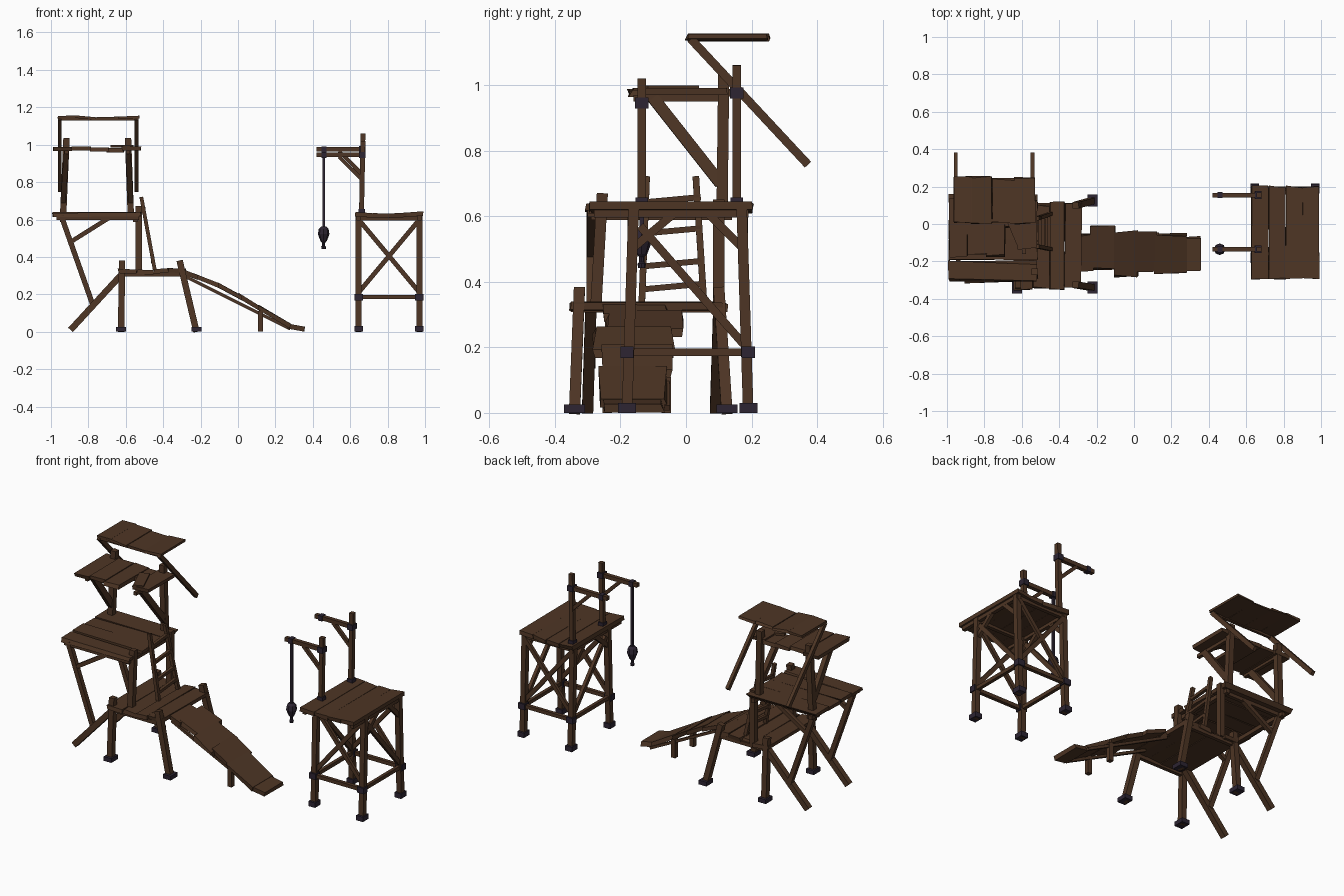
import bpy, bmesh, math, random
from mathutils import Vector, Matrix

random.seed(4)


def mat(name, col):
    m = bpy.data.materials.new(name)
    m.diffuse_color = (*col, 1)
    return m


WOOD = mat("dark wood", (0.076, 0.036, 0.018))
METAL = mat("dark iron", (0.026, 0.018, 0.032))


class Part:
    """Collects boxes, beams and planks into one object."""

    def __init__(self, name, material):
        self.name, self.material, self.bm = name, material, bmesh.new()

    def box(self, c, size, rot=None):
        m = Matrix.Translation(c) @ (rot or Matrix()) @ Matrix.Diagonal((*size, 1))
        return bmesh.ops.create_cube(self.bm, size=1, matrix=m)["verts"]

    def beam(self, a, b, w=0.03, d=None):
        a, b = Vector(a), Vector(b)
        z = (b - a).normalized()
        ref = Vector((0, 1, 0)) if abs(z.y) < 0.9 else Vector((0, 0, 1))
        x = ref.cross(z).normalized()
        rot = Matrix((x, z.cross(x), z)).transposed().to_4x4()
        self.box((a + b) / 2, (w, d or w, (b - a).length), rot)

    def plank(self, x0, x1, y0, y1, z0, z1=None, t=0.018, j=0.008):
        # slab whose height runs from z0 to z1 along x, with uneven ends
        z1 = z0 if z1 is None else z1
        for v in self.box(((x0 + x1) / 2, (y0 + y1) / 2, 0), (x1 - x0, y1 - y0, t)):
            v.co.z += z0 + (z1 - z0) * (v.co.x - x0) / (x1 - x0)
            v.co.x += random.uniform(-j, j) * 0.5
            v.co.y += random.uniform(-j, j)

    def done(self):
        me = bpy.data.meshes.new(self.name)
        bmesh.ops.recalc_face_normals(self.bm, faces=self.bm.faces)
        self.bm.to_mesh(me)
        self.bm.free()
        me.materials.append(self.material)
        bpy.context.collection.objects.link(bpy.data.objects.new(self.name, me))


# ---- crane tower (right) ----
frame = Part("crane_tower_frame", WOOD)
iron = Part("crane_tower_fittings", METAL)
X = (0.645, 0.97)
Y = ((-0.18, -0.16), (0.19, 0.17))
for x in X:
    for yb, yt in Y:
        frame.beam((x, yb, 0), (x, yt, 0.62), 0.032)
        iron.box((x, yb, 0.015), (0.045, 0.055, 0.03))
        iron.box((x, yb, 0.185), (0.045, 0.04, 0.036))
    # side rails, diagonal and corner braces
    frame.beam((x, -0.18, 0.185), (x, 0.185, 0.185), 0.02, 0.022)
    frame.beam((x, -0.14, 0.57), (x, 0.175, 0.21), 0.02, 0.025)
    frame.beam((x, -0.165, 0.5), (x, -0.04, 0.605), 0.02, 0.025)
    frame.beam((x, 0.175, 0.5), (x, 0.07, 0.605), 0.02, 0.025)
    frame.beam((x, -0.28, 0.607), (x, 0.19, 0.607), 0.022)
for yb, yt in Y:
    y = (yb + yt) / 2
    frame.beam((X[0], yb, 0.185), (X[1], yb, 0.185), 0.022)
    frame.beam((X[0], y, 0.21), (X[1], y, 0.6), 0.025, 0.018)
    frame.beam((X[0], y, 0.6), (X[1], y, 0.21), 0.025, 0.018)
    frame.beam((X[0], yt, 0.605), (X[1], yt, 0.605), 0.022)
frame.done()

deck = Part("crane_tower_deck", WOOD)
for x0, x1, z0, z1 in ((0.628, 0.72, 0.628, 0.622), (0.72, 0.81, 0.622, 0.62),
                       (0.81, 0.9, 0.62, 0.625), (0.9, 0.99, 0.625, 0.632)):
    deck.plank(x0, x1, -0.29, 0.2, z0, z1, 0.024)
deck.done()

# crane posts with arms
crane = Part("crane_arms", WOOD)
for y, top, za in ((-0.135, 1.02, 0.945), (0.155, 1.06, 0.975)):
    crane.beam((0.66, y, 0.62), (0.668, y, top), 0.026)
    crane.beam((0.42, y, za), (0.68, y, za), 0.024)
    crane.beam((0.662, y, za - 0.13), (0.54, y, za - 0.01), 0.02)
    iron.box((0.665, y, za), (0.036, 0.042, 0.034))
    iron.box((0.46, y, za), (0.026, 0.034, 0.032))
    iron.box((0.662, y, 0.645), (0.036, 0.038, 0.024))
crane.done()
iron.done()

# hanging rope and weight
weight = Part("rope_and_weight", METAL)
weight.beam((0.458, -0.135, 0.55), (0.458, -0.135, 0.94), 0.014)
prof = ((0.014, 0.563), (0.026, 0.55), (0.031, 0.522), (0.017, 0.485),
        (0.008, 0.475), (0.008, 0.46), (0.013, 0.455), (0.011, 0.442))
for (r0, z0), (r1, z1) in zip(prof, prof[1:]):
    bmesh.ops.create_cone(weight.bm, cap_ends=True, segments=8, radius1=r1, radius2=r0,
                          depth=z0 - z1, matrix=Matrix.Translation((0.458, -0.135, (z0 + z1) / 2)))
weight.done()

# ---- lookout tower (left): low landing ----
legs = Part("landing_legs", WOOD)
feet = Part("landing_feet", METAL)
for yb, yt in ((-0.34, -0.325), (0.125, 0.1)):
    legs.beam((-0.625, yb, 0), (-0.62, yt, 0.38), 0.034)
    legs.beam((-0.222, yb, 0), (-0.312, yt, 0.38), 0.034)
    for x in (-0.625, -0.222):
        feet.box((x, yb, 0.013), (0.052, 0.065, 0.026))
    legs.beam((-0.62, yt, 0.305), (-0.3, yt, 0.305), 0.022)
legs.done()
feet.done()

landing = Part("landing_deck", WOOD)
for x0, x1, y0, y1, z0, z1 in ((-0.64, -0.54, -0.35, 0.12, 0.325, 0.32), (-0.54, -0.45, -0.34, 0.1, 0.32, 0.318),
                               (-0.45, -0.37, -0.345, 0.12, 0.322, 0.328), (-0.37, -0.28, -0.34, 0.11, 0.328, 0.325)):
    landing.plank(x0, x1, y0, y1, z0, z1, 0.024)
landing.done()

# ramp of overlapping planks
ramp = Part("ramp", WOOD)
for x0, x1, y0, y1, z0, z1 in ((-0.3, -0.22, -0.25, -0.06, 0.325, 0.29), (-0.235, -0.1, -0.24, -0.015, 0.3, 0.245),
                               (-0.11, 0.02, -0.28, -0.04, 0.25, 0.18), (0.0, 0.12, -0.25, -0.045, 0.195, 0.12),
                               (0.11, 0.28, -0.26, -0.06, 0.13, 0.03), (0.265, 0.355, -0.25, -0.07, 0.03, 0.014)):
    ramp.plank(x0, x1, y0, y1, z0, z1, 0.026)
for y in (-0.24, -0.06):
    ramp.beam((0.12, y, 0), (0.12, y, 0.11), 0.028)
    ramp.beam((-0.28, y, 0.295), (0.28, y * 0.95, 0.015), 0.016)
ramp.done()

# ---- lookout tower: supports and main deck ----
sup = Part("lookout_supports", WOOD)
for y in (-0.29, 0.1):
    sup.beam((-0.945, y, 0.62), (-0.775, y, 0.14), 0.028)
    sup.beam((-0.895, y - 0.01, 0.01), (-0.61, y, 0.32), 0.034)
    sup.beam((-0.895, y, 0.48), (-0.68, y, 0.615), 0.024)
    sup.beam((-0.97, y, 0.608), (-0.53, y, 0.608), 0.022)
sup.beam((-0.53, -0.275, 0.32), (-0.53, -0.255, 0.67), 0.034)
sup.beam((-0.53, 0.1, 0.32), (-0.53, 0.1, 0.65), 0.034)
sup.beam((-0.94, -0.29, 0.6), (-0.94, 0.14, 0.6), 0.024)
sup.beam((-0.55, -0.29, 0.6), (-0.55, 0.14, 0.6), 0.024)
sup.done()

main = Part("lookout_deck", WOOD)
for k, (y0, y1) in enumerate(((-0.3, -0.205), (-0.195, -0.09), (-0.09, 0.03), (0.03, 0.15))):
    main.plank(-0.99, -0.52, y0, y1, 0.624 + 0.006 * (k % 2), 0.628, 0.022, 0.012)
main.done()

# ladder
ladder = Part("ladder", WOOD)
for yb, yt in ((-0.135, -0.12), (0.055, 0.03)):
    ladder.beam((-0.445, yb, 0.33), (-0.517, yt, 0.72), 0.02)
for z in (0.385, 0.455, 0.555, 0.65):
    x = -0.445 - 0.072 * (z - 0.33) / 0.39
    ladder.beam((x, -0.13, z - 0.008), (x, 0.045, z + 0.008), 0.018)
ladder.done()

# upper posts, braces and shelf
posts = Part("upper_posts", WOOD)
for xb, xt in ((-0.935, -0.917), (-0.573, -0.588)):
    posts.beam((xb, 0.11, 0.62), (xt, 0.115, 1.035), 0.034)
    posts.beam((xb, 0.105, 0.7), (xt, -0.1, 0.96), 0.028, 0.036)
    posts.beam((xt, -0.16, 0.96), (xt, 0.13, 0.96), 0.02)
posts.done()

shelf = Part("upper_shelf", WOOD)
for x0, x1, y0, y1, z in ((-0.99, -0.89, -0.175, 0.13, 0.976), (-0.89, -0.79, -0.165, 0.12, 0.98),
                          (-0.79, -0.69, -0.17, 0.125, 0.974), (-0.7, -0.61, -0.02, 0.125, 0.97),
                          (-0.62, -0.52, -0.13, 0.12, 0.98)):
    shelf.plank(x0, x1, y0, y1, z, t=0.022)
shelf.box((-0.62, -0.05, 0.992), (0.06, 0.17, 0.014), Matrix.Rotation(0.4, 4, 'Z'))
shelf.done()

# tilted roof on slanted poles
roof = Part("roof", WOOD)
for x0, x1, y0, y1, z0, z1 in ((-0.965, -0.87, 0.01, 0.255, 1.146, 1.15), (-0.87, -0.76, 0.0, 0.25, 1.15, 1.14),
                               (-0.76, -0.64, 0.005, 0.24, 1.14, 1.143), (-0.64, -0.53, 0.0, 0.245, 1.143, 1.148)):
    roof.plank(x0, x1, y0, y1, z0, z1, 0.014)
roof.beam((-0.955, 0.02, 1.137), (-0.54, 0.02, 1.137), 0.016)
for x in (-0.953, -0.543):
    roof.beam((x, 0.015, 1.14), (x, 0.372, 0.757), 0.02, 0.026)
roof.done()
